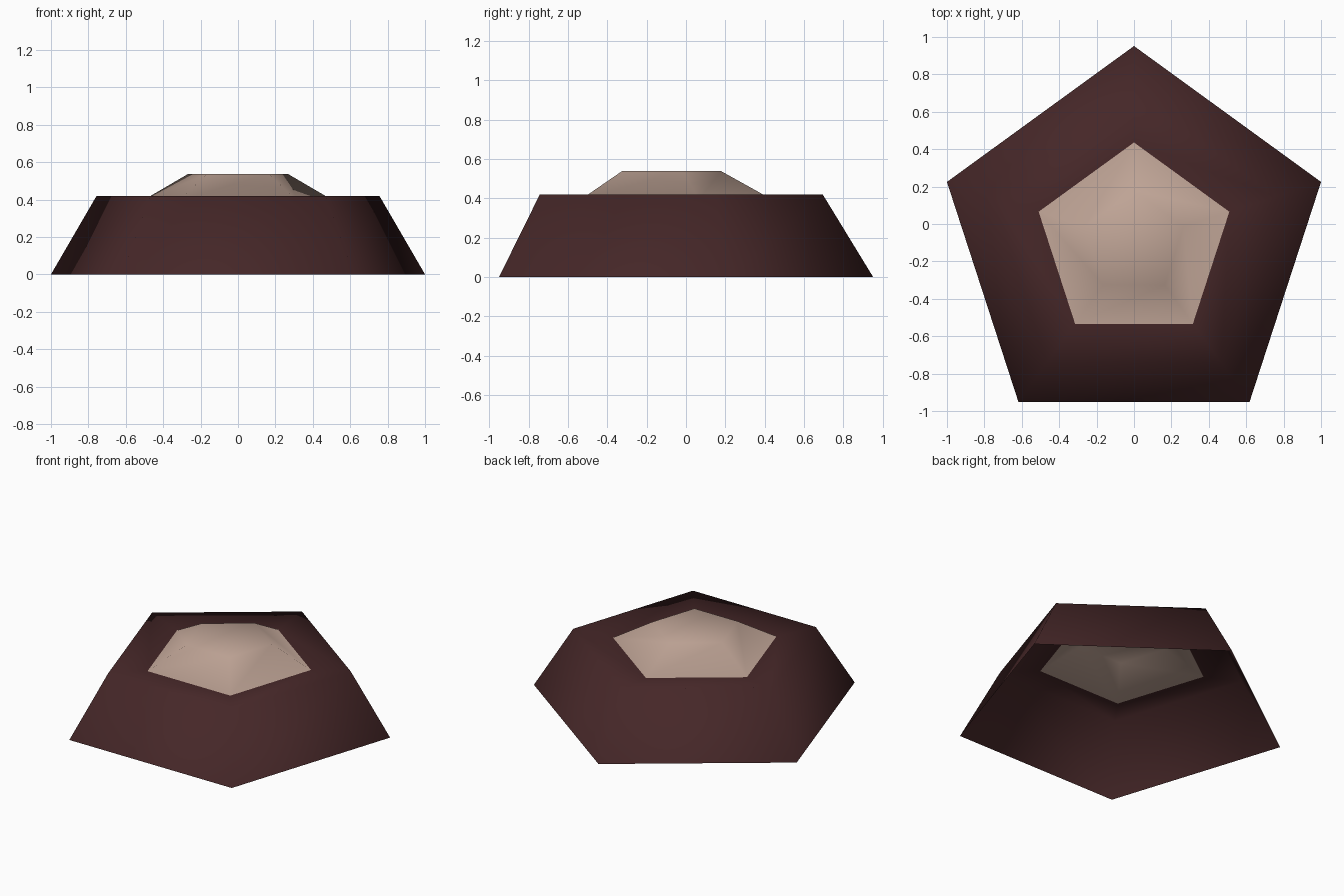
import bpy, bmesh, math

if "Cube" in bpy.data.objects:
    bpy.data.objects.remove(bpy.data.objects["Cube"])

SIDES = 5
CENTRE_Y = -0.10          # the five-sided plan is centred by its bounds
# (corner radius, height) from the ground edge up to the cap
PROFILE = [(1.0515, 0.0), (0.795, 0.42), (0.536, 0.395), (0.279, 0.538)]
CAP_START = 2             # bands from this ring upwards are the pale cap


def material(name, rgb):
    m = bpy.data.materials.new(name)
    m.diffuse_color = (*rgb, 1.0)
    m.use_nodes = True
    m.node_tree.nodes["Principled BSDF"].inputs["Base Color"].default_value = m.diffuse_color
    return m


def ring(bm, radius, z):
    verts = []
    for i in range(SIDES):
        a = math.pi / 2 + i * math.tau / SIDES
        verts.append(bm.verts.new((radius * math.cos(a),
                                   CENTRE_Y + radius * math.sin(a), z)))
    return verts


bm = bmesh.new()
rings = [ring(bm, r, z) for r, z in PROFILE]

# Side walls, sunken rim and sloping cap: an open-bottomed shell
for level, (low, high) in enumerate(zip(rings, rings[1:])):
    for i in range(SIDES):
        j = (i + 1) % SIDES
        face = bm.faces.new((low[i], low[j], high[j], high[i]))
        face.material_index = int(level >= CAP_START)

# Flat top of the cap
bm.faces.new(rings[-1]).material_index = 1

# Shading is smooth over the whole shell
for face in bm.faces:
    face.smooth = True

mesh = bpy.data.meshes.new("five_sided_shell")
bm.to_mesh(mesh)
bm.free()
mesh.materials.append(material("dark brown", (0.06, 0.02, 0.021)))
mesh.materials.append(material("pale beige", (0.54, 0.385, 0.315)))
shell = bpy.data.objects.new("five_sided_shell", mesh)
bpy.context.collection.objects.link(shell)
